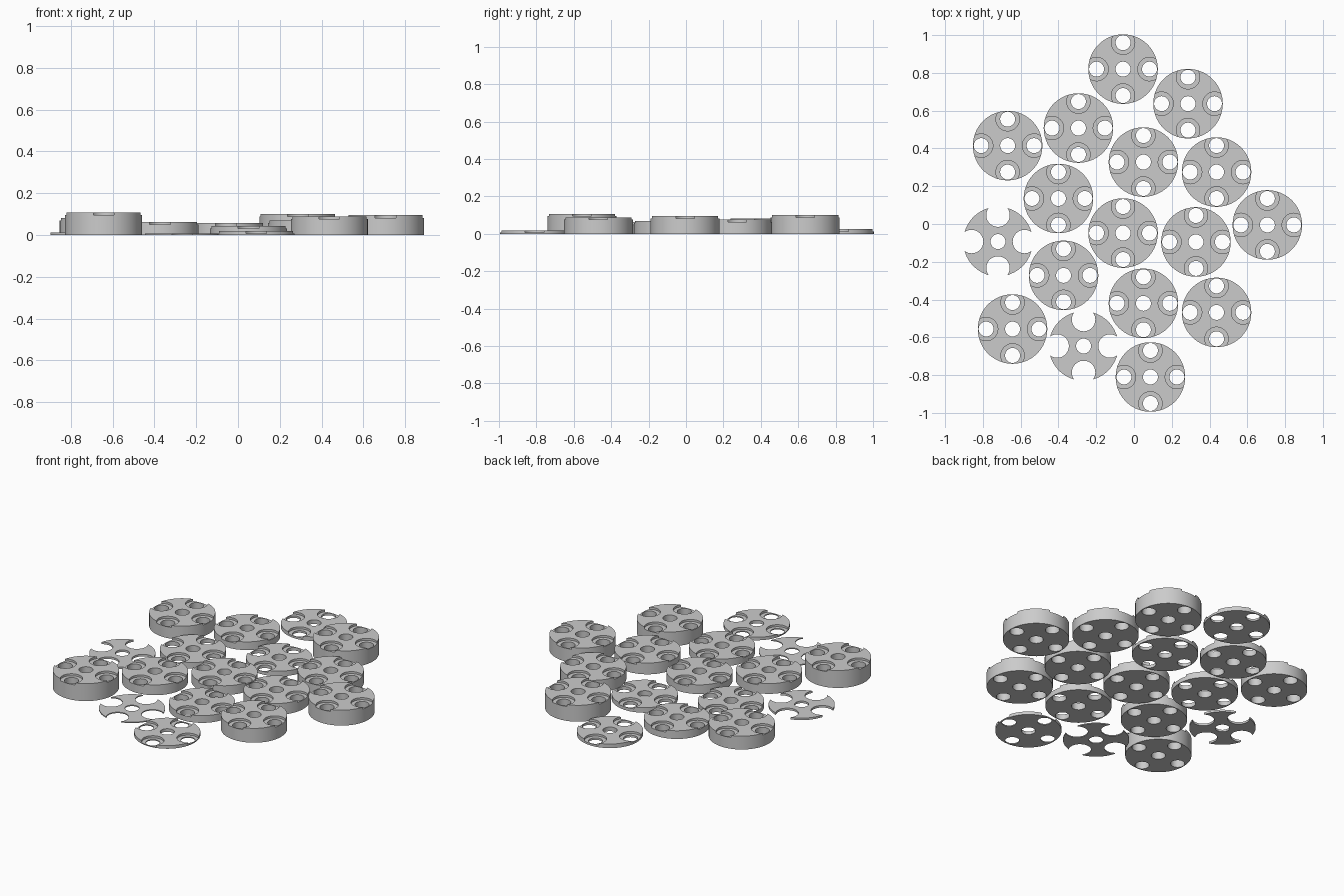
import bpy, bmesh, math
from mathutils import Matrix

if "Cube" in bpy.data.objects:
    bpy.data.objects.remove(bpy.data.objects["Cube"])

R = 0.184            # disc radius
HOLE = 0.0395        # through-hole radius
BORE = 0.062         # counterbore radius
RING = 0.14          # distance of outer holes from the disc centre
DEPTH = 0.0126       # counterbore depth
STEP = 0.107 / 17    # thickness step between spacers

# (x, y, thickness in steps)
SPACERS = [
    (-0.058, 0.82, 4), (0.286, 0.637, 16), (-0.294, 0.508, 8),
    (-0.669, 0.415, 13), (0.05, 0.328, 5), (0.437, 0.275, 12),
    (-0.40, 0.135, 6), (0.706, -0.005, 15), (-0.72, -0.093, 2),
    (-0.058, -0.048, 9), (0.328, -0.095, 11), (-0.373, -0.272, 10),
    (0.05, -0.42, 7), (0.437, -0.468, 14), (-0.643, -0.556, 17),
    (-0.267, -0.646, 1), (0.087, -0.81, 3),
]

grey = bpy.data.materials.new("plain grey")
grey.diffuse_color = (0.6, 0.6, 0.6, 1)
grey.use_nodes = True
grey.node_tree.nodes["Principled BSDF"].inputs["Base Color"].default_value = grey.diffuse_color


def cylinders(name, centres, radius, z0, z1, segments):
    """One object holding upright cylinders at the given centres."""
    bm = bmesh.new()
    for x, y in centres:
        bmesh.ops.create_cone(bm, cap_ends=True, segments=segments,
                              radius1=radius, radius2=radius, depth=z1 - z0,
                              matrix=Matrix.Translation((x, y, (z0 + z1) / 2)))
    mesh = bpy.data.meshes.new(name)
    bm.to_mesh(mesh)
    bm.free()
    obj = bpy.data.objects.new(name, mesh)
    bpy.context.collection.objects.link(obj)
    return obj


def cut(obj, cutter):
    """Subtract the cutter, keep the result and delete the cutter."""
    mod = obj.modifiers.new("cut", 'BOOLEAN')
    mod.operation = 'DIFFERENCE'
    mod.solver = 'EXACT'
    mod.object = cutter
    bpy.ops.object.select_all(action='DESELECT')
    obj.select_set(True)
    bpy.context.view_layer.objects.active = obj
    bpy.ops.object.modifier_apply(modifier=mod.name)
    bpy.data.objects.remove(cutter)


ring = [(RING * math.cos(i * math.pi / 2), RING * math.sin(i * math.pi / 2))
        for i in range(4)]

for x, y, steps in SPACERS:
    t = steps * STEP
    disc = cylinders(f"spacer_disc_{steps:02d}", [(0, 0)], R, 0, t, 96)
    disc.data.materials.append(grey)
    # centre hole and four outer holes
    cut(disc, cylinders("hole_cutter", [(0, 0)] + ring, HOLE, -0.05, t + 0.05, 48))
    # counterbores open to the rim; the thinnest discs are cut right through
    floor = t - DEPTH if steps > 2 else -0.05
    cut(disc, cylinders("bore_cutter", ring, BORE, floor, t + 0.05, 64))
    bpy.ops.object.shade_smooth_by_angle(angle=math.radians(30))
    disc.location = (x, y, 0)
